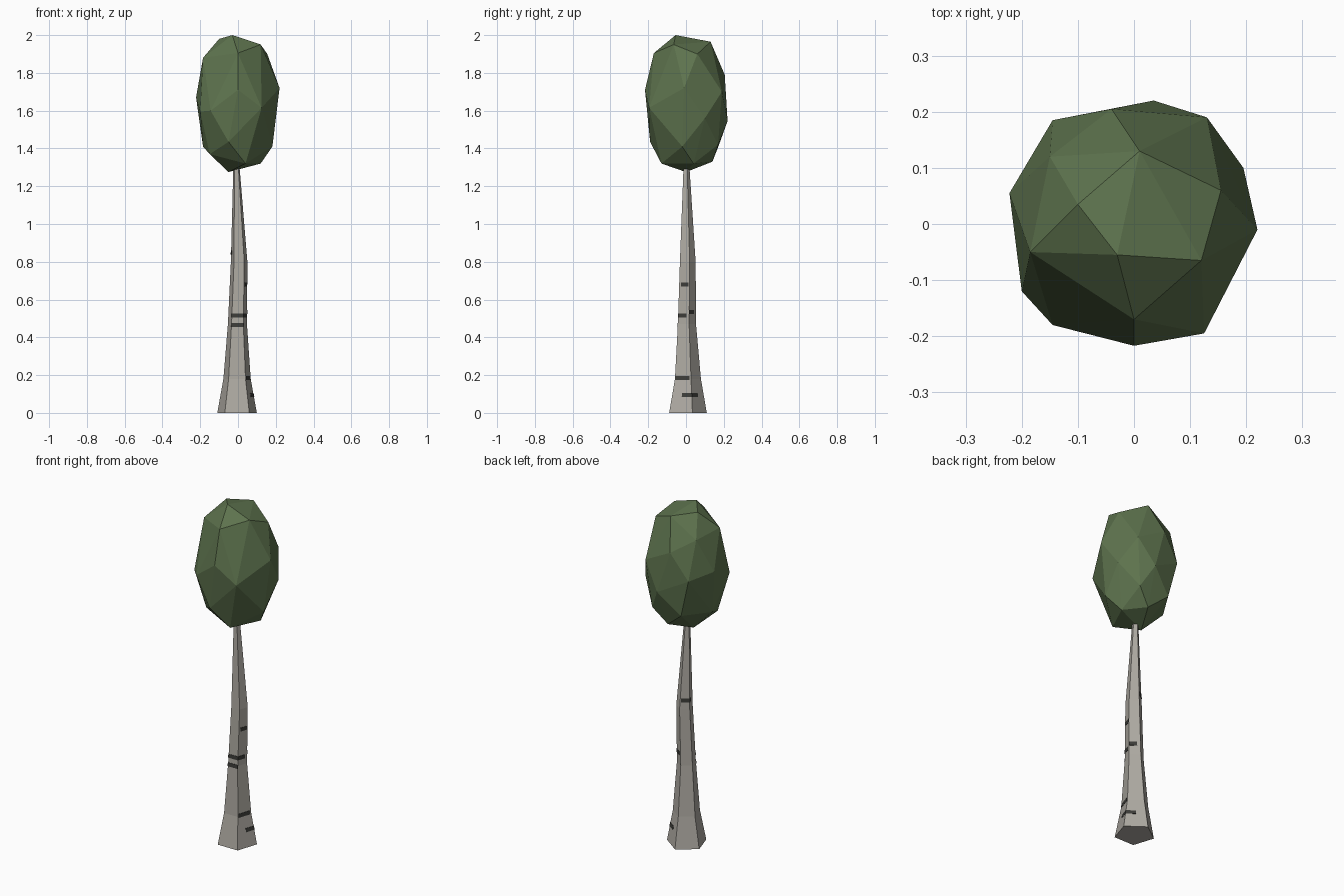
import bpy, bmesh, math
from mathutils import Vector

if "Cube" in bpy.data.objects:
    bpy.data.objects.remove(bpy.data.objects["Cube"])


def make(name, bm, rgb):
    bmesh.ops.recalc_face_normals(bm, faces=bm.faces)
    me = bpy.data.meshes.new(name)
    bm.to_mesh(me)
    bm.free()
    mat = bpy.data.materials.new(name + "_colour")
    mat.diffuse_color = (*rgb, 1)
    mat.use_nodes = True
    mat.node_tree.nodes["Principled BSDF"].inputs["Base Color"].default_value = mat.diffuse_color
    me.materials.append(mat)
    ob = bpy.data.objects.new(name, me)
    bpy.context.collection.objects.link(ob)
    return ob


# Trunk: five-sided tapering rings (z, centre x, centre y, radius)
RINGS = [(0, -.005, 0, .11), (.18, -.005, .003, .076), (.47, -.003, 0, .053),
         (.8, .006, .005, .046), (1.29, -.008, .001, .018), (1.4, -.008, .001, .016)]


def corner(k, ring, grow=0.0):
    z, cx, cy, r = ring
    a = math.radians(90 + 72 * k)
    return Vector((cx + (r + grow) * math.cos(a), cy + (r + grow) * math.sin(a), z))


def ring_at(z):
    for a, b in zip(RINGS, RINGS[1:]):
        if a[0] <= z <= b[0]:
            t = (z - a[0]) / (b[0] - a[0])
            return [p + (q - p) * t for p, q in zip(a, b)]


bm = bmesh.new()
loops = [[bm.verts.new(corner(k, r)) for k in range(5)] for r in RINGS]
for lo, hi in zip(loops, loops[1:]):
    for k in range(5):
        bm.faces.new((lo[k], lo[(k + 1) % 5], hi[(k + 1) % 5], hi[k]))
bm.faces.new(loops[0][::-1])
bm.faces.new(loops[-1])
make("trunk", bm, (.42, .40, .36))

# Bark marks: thin dark strips lying on the trunk (side, start, end, z)
MARKS = [(2, 0, 1, .515), (3, 0, .75, .515), (2, 0, 1, .465), (3, .05, .9, .185),
         (3, .5, 1, .095), (4, 0, .5, .095), (3, .2, .9, .68), (4, 0, .7, .535),
         (0, .1, 1, .85), (1, 0, .3, .85)]
bm = bmesh.new()
for side, u0, u1, z in MARKS:
    pts = []
    for dz, us in ((-.011, (u0, u1)), (.011, (u1, u0))):
        ring = ring_at(z + dz)
        a, b = corner(side, ring, .002), corner(side + 1, ring, .002)
        pts += [a.lerp(b, u) for u in us]
    out = (pts[1] - pts[0]).cross(Vector((0, 0, 1))).normalized() * .003
    outer = [bm.verts.new(p) for p in pts]
    inner = [bm.verts.new(p - out) for p in pts]
    bm.faces.new(outer)
    bm.faces.new(inner[::-1])
    for i in range(4):
        j = (i + 1) % 4
        bm.faces.new((outer[i], inner[i], inner[j], outer[j]))
make("bark_marks", bm, (.045, .045, .04))

# Crown: faceted hull around key points, from top cap to underside
CROWN = [
    (-.03, -.055, 2), (-.1, .035, 1.98), (.01, .13, 1.965), (.155, .06, 1.9), (.12, -.065, 1.95),
    (0, -.17, 1.905), (-.185, -.05, 1.88), (-.15, .12, 1.86), (-.04, .205, 1.79),
    (.22, -.01, 1.72), (.13, .19, 1.7), (.195, .1, 1.56), (.035, .22, 1.545),
    (-.145, .185, 1.64), (-.222, .055, 1.67), (-.2, -.12, 1.595), (-.145, -.18, 1.6),
    (0, -.217, 1.71), (.125, -.195, 1.615),
    (-.05, -.19, 1.435), (.182, -.02, 1.41), (.1, .17, 1.42), (-.09, .175, 1.42),
    (-.185, .02, 1.41), (-.15, -.08, 1.37), (.04, -.13, 1.32), (.12, .04, 1.32),
    (.02, .14, 1.33), (-.05, 0, 1.275)]
bm = bmesh.new()
for p in CROWN:
    bm.verts.new(p)
bmesh.ops.convex_hull(bm, input=bm.verts)
bmesh.ops.delete(bm, geom=[v for v in bm.verts if not v.link_faces], context='VERTS')
make("crown", bm, (.11, .17, .075))
